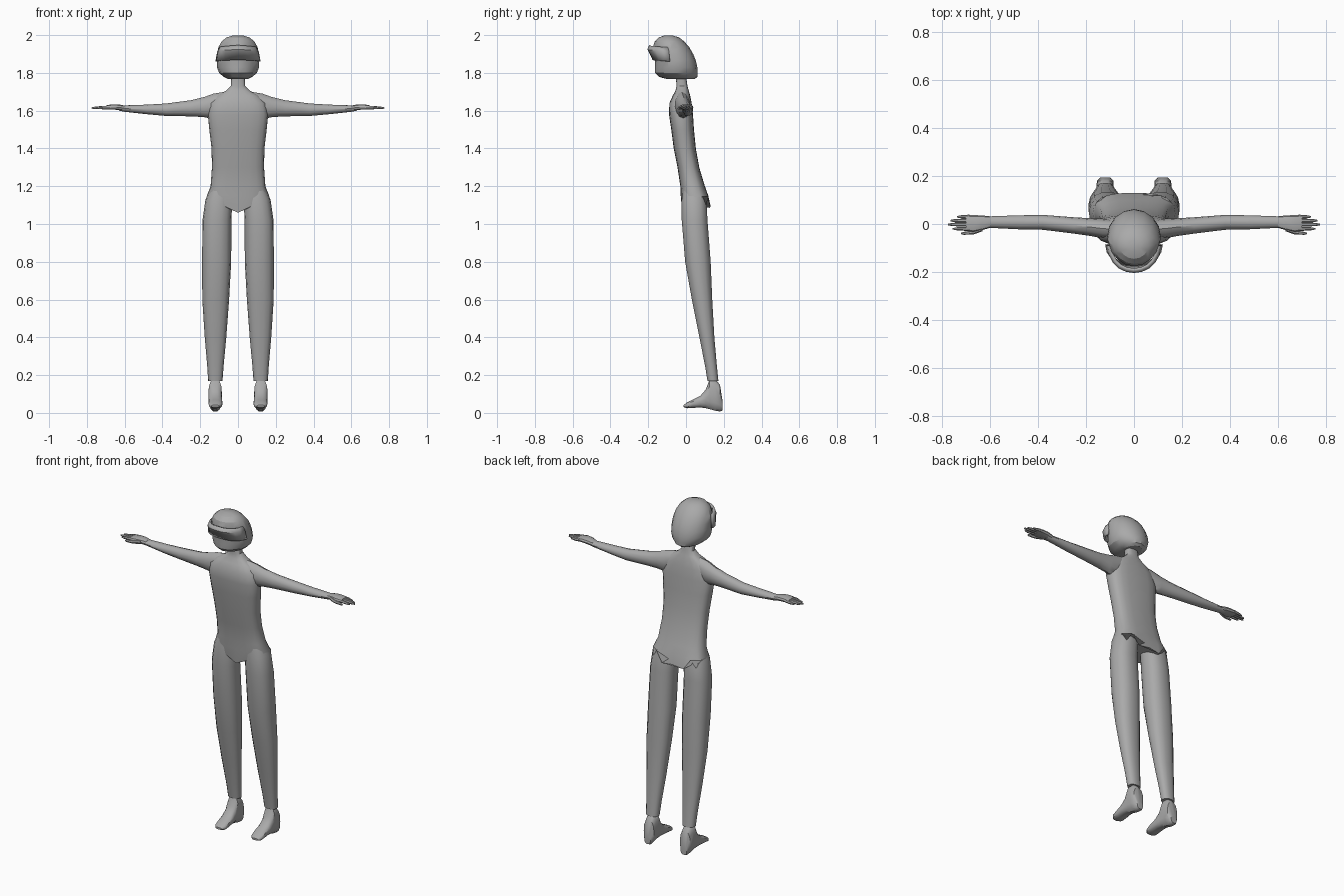
import bpy, bmesh, math
from mathutils import Vector

cube = bpy.data.objects.get("Cube")
if cube:
    bpy.data.objects.remove(cube)

grey = bpy.data.materials.new("plain_grey")
grey.use_nodes = True
grey.diffuse_color = (0.4, 0.4, 0.4, 1)
grey.node_tree.nodes["Principled BSDF"].inputs["Base Color"].default_value = (0.4, 0.4, 0.4, 1)


def finish(name, bm, mirror=False, angle=35):
    bmesh.ops.recalc_face_normals(bm, faces=bm.faces)
    mesh = bpy.data.meshes.new(name)
    bm.to_mesh(mesh)
    bm.free()
    mesh.materials.append(grey)
    ob = bpy.data.objects.new(name, mesh)
    bpy.context.collection.objects.link(ob)
    if mirror:
        ob.modifiers.new("mirror", 'MIRROR').use_mirror_merge = False
    bpy.ops.object.select_all(action='DESELECT')
    ob.select_set(True)
    bpy.context.view_layer.objects.active = ob
    bpy.ops.object.shade_smooth_by_angle(angle=math.radians(angle))
    return ob


def loft(name, axis, rows, sides=14, power=1.0, mirror=False, shape=None, angle=35):
    """Skin rings along an axis; each row is position, u low, u high, v low, v high."""
    bm = bmesh.new()
    rings = []
    for i, (p, u0, u1, v0, v1) in enumerate(rows):
        ring = []
        for k in range(sides):
            a = math.tau * k / sides
            c, s = math.cos(a), math.sin(a)
            u = (u0 + u1) / 2 + (u1 - u0) / 2 * math.copysign(abs(c) ** power, c)
            v = (v0 + v1) / 2 + (v1 - v0) / 2 * math.copysign(abs(s) ** power, s)
            co = {'X': Vector((p, u, v)), 'Y': Vector((u, p, v)), 'Z': Vector((u, v, p))}[axis]
            if shape:
                shape(co, i, k)
            ring.append(bm.verts.new(co))
        rings.append(ring)
    for a, b in zip(rings, rings[1:]):
        for k in range(sides):
            n = (k + 1) % sides
            bm.faces.new((a[k], a[n], b[n], b[k]))
    bm.faces.new(rings[0])
    bm.faces.new(rings[-1])
    return finish(name, bm, mirror, angle)


# Torso with neck; the lower hem is ragged at the back
def hem(co, i, k):
    if i == 0:
        co.z += 0.05 * min(1, abs(co.x) / 0.1)
        if co.y > 0.06:
            co.z += 0.035 if k % 2 else -0.01


def sym(z, w, front, back):
    return (z, -w, w, front, back)


loft("torso", 'Z', [
    sym(1.06, .165, -.02, .13), sym(1.15, .165, -.028, .118), sym(1.2, .145, -.03, .1),
    sym(1.3, .138, -.045, .07), sym(1.4, .14, -.065, .052), sym(1.5, .152, -.078, .042),
    sym(1.58, .16, -.09, .037), sym(1.64, .148, -.088, .03), sym(1.68, .11, -.07, .022),
    sym(1.705, .065, -.056, .015), sym(1.73, .038, -.05, .008), sym(1.8, .034, -.055, -.002)],
    sides=20, power=.72, shape=hem)

# Legs
loft("leg", 'Z', [
    (1.2, .04, .14, -.015, .085), (1.13, .03, .172, -.024, .11), (1.02, .035, .188, -.024, .115),
    (.8, .036, .19, -.006, .132), (.6, .047, .189, .03, .14), (.4, .062, .176, .07, .151),
    (.25, .076, .163, .1, .164), (.17, .082, .158, .113, .172)],
    power=.85, mirror=True)

# Feet: heel, arch and toes
loft("foot", 'Y', [
    (.194, .1, .14, .012, .06), (.18, .086, .154, .006, .15), (.155, .085, .157, .01, .18),
    (.125, .085, .157, .018, .18), (.105, .085, .157, .024, .125), (.075, .083, .157, .028, .09),
    (.035, .082, .156, .026, .07), (.005, .085, .154, .024, .055), (-.012, .1, .14, .03, .042)],
    power=.8, mirror=True)

# Arms, slimming toward the wrists
loft("arm", 'X', [
    (.07, -.06, .015, 1.6, 1.7), (.13, -.06, .022, 1.555, 1.69), (.18, -.05, .024, 1.566, 1.672),
    (.25, -.04, .028, 1.57, 1.655), (.38, -.024, .038, 1.572, 1.638), (.48, -.022, .036, 1.581, 1.632),
    (.6, -.016, .032, 1.594, 1.628), (.63, -.016, .03, 1.6, 1.628)],
    sides=12, mirror=True)

# Hands
loft("palm", 'X', [
    (.6, -.016, .032, 1.597, 1.628), (.635, -.026, .036, 1.603, 1.634),
    (.67, -.034, .037, 1.606, 1.634), (.7, -.028, .036, 1.608, 1.628)],
    sides=10, power=.8, mirror=True)
for name, y, tip in (("index_finger", -.02, .755), ("middle_finger", -.002, .775),
                     ("ring_finger", .014, .765), ("little_finger", .03, .738)):
    loft(name, 'X', [(.685, y - .009, y + .009, 1.61, 1.628),
                     (tip - .02, y - .007, y + .007, 1.608, 1.623),
                     (tip, y - .003, y + .003, 1.61, 1.618)], sides=6, mirror=True)
loft("thumb", 'X', [(.63, -.03, -.01, 1.605, 1.628), (.67, -.044, -.026, 1.604, 1.622),
                    (.71, -.045, -.033, 1.604, 1.618), (.72, -.042, -.036, 1.607, 1.613)],
     sides=6, mirror=True)


# Helmeted head, pinched to a soft ridge in front
def ridge(co, i, k):
    if co.y < -.1:
        co.x *= 1 - 1.2 * (-.1 - co.y)


loft("head", 'Z', [
    sym(1.767, .05, -.1, .045), sym(1.778, .075, -.14, .06), sym(1.8, .1, -.163, .062),
    sym(1.83, .112, -.165, .06), sym(1.865, .112, -.163, .052), sym(1.9, .11, -.168, .038),
    sym(1.935, .104, -.175, .018), sym(1.965, .088, -.166, -.008),
    sym(1.987, .062, -.145, -.035), sym(1.998, .028, -.115, -.07)],
    sides=16, shape=ridge, angle=25)

# Visor: a pointed curved shell across the brow
bm = bmesh.new()
rows = []
for z, w, tip, back in ((1.945, .094, -.19, -.095), (1.925, .104, -.198, -.09), (1.872, .114, -.172, -.085)):
    row = []
    for k in range(-5, 6):
        a = k / 5 * math.pi / 2
        y = back + (tip - back) * math.cos(a) ** .9
        row.append(bm.verts.new((w * math.sin(a), y, z - .012 * abs(k) / 5)))
    rows.append(row)
for a, b in zip(rows, rows[1:]):
    for k in range(10):
        bm.faces.new((a[k], a[k + 1], b[k + 1], b[k]))
visor = finish("visor", bm, angle=25)
shell = visor.modifiers.new("thickness", 'SOLIDIFY')
shell.thickness = .012
shell.offset = 0
